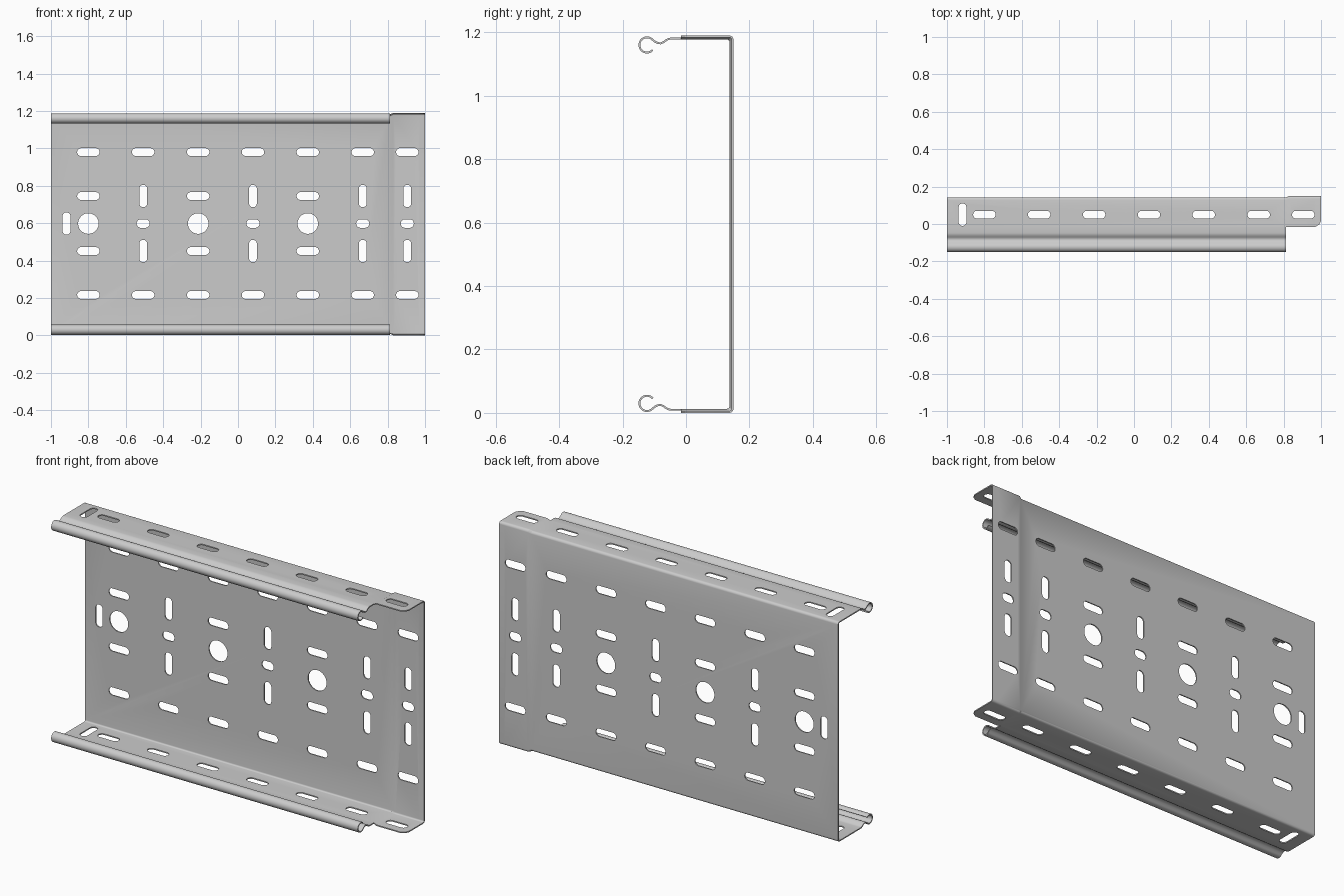
import bpy, bmesh
from math import sin, cos, pi, radians
from mathutils import Vector

if "Cube" in bpy.data.objects:
    bpy.data.objects.remove(bpy.data.objects["Cube"])

ZC = 0.595       # mid height of the tray
T = 0.006        # sheet thickness


def finish(name, bm):
    bmesh.ops.recalc_face_normals(bm, faces=bm.faces)
    me = bpy.data.meshes.new(name)
    bm.to_mesh(me)
    bm.free()
    ob = bpy.data.objects.new(name, me)
    bpy.context.collection.objects.link(ob)
    return ob


def loft(name, stations):
    """Closed sheet lofted along x; each station is (x, outer points, inner points) in (y, z)."""
    bm = bmesh.new()
    rings = [([bm.verts.new((x, *p)) for p in a], [bm.verts.new((x, *p)) for p in b])
             for x, a, b in stations]
    for a, b in (rings[0], rings[-1]):
        for i in range(len(a) - 1):
            bm.faces.new((a[i], a[i + 1], b[i + 1], b[i]))
    for (a, b), (c, d) in zip(rings, rings[1:]):
        p, q = a + b[::-1], c + d[::-1]
        for i in range(len(p)):
            j = (i + 1) % len(p)
            bm.faces.new((p[i], p[j], q[j], q[i]))
    return finish(name, bm)


def channel(off, edge, inset):
    """C-shaped path from the top flange edge, round the web, to the bottom flange edge."""
    r, y, h = 0.014, 0.143 + off, 0.588 + off
    top = [(edge, h - inset)]
    for k in range(7):
        a = pi / 2 - k * pi / 12
        top.append((y - r + (r - inset) * cos(a), h - r + (r - inset) * sin(a)))
    return [(p, ZC + q) for p, q in top] + [(p, ZC - q) for p, q in reversed(top)]


# tray body with stepped coupling end and clipped flange corners
steps = [(-1, 0, -0.015), (0.815, 0, -0.015), (0.83, 0.007, -0.015), (0.97, 0.007, -0.015),
         (0.99, 0.007, -0.003), (1, 0.007, 0.016)]
body = loft("tray_body", [(x, channel(o, e, 0), channel(o, e, T)) for x, o, e in steps])


# slot cutters
cut = bmesh.new()


def slot(center, along, across, axis, length, width):
    """Stadium prism along a direction; length == width gives a round hole."""
    c, u, v, n = (Vector(s) for s in (center, along, across, axis))
    r, s = width / 2, (length - width) / 2
    m = 32 if s == 0 else 24
    pts = []
    for k in range(m):
        a = 2 * pi * (k + 0.5) / m
        pts.append(c + u * (r * cos(a) + (s if cos(a) > 0 else -s)) + v * r * sin(a))
    lo = [cut.verts.new(p - n * 0.04) for p in pts]
    hi = [cut.verts.new(p + n * 0.04) for p in pts]
    cut.faces.new(lo)
    cut.faces.new(hi[::-1])
    for i in range(m):
        j = (i + 1) % m
        cut.faces.new((lo[i], lo[j], hi[j], hi[i]))


X, Y, Z = (1, 0, 0), (0, 1, 0), (0, 0, 1)
L, W = 0.12, 0.042
for i, x in enumerate([-0.8, -0.507, -0.213, 0.08, 0.373, 0.667, 0.905]):
    for s in (-1, 1):
        slot((x, 0.145, ZC + 0.003 + s * 0.382), X, Z, Y, L, W)
        slot((x, 0.05, ZC + s * 0.588), X, Y, Z, L, W)
        d = (X, Z) if i in (0, 2, 4) else (Z, X)
        slot((x, 0.145, ZC + 0.003 + s * 0.147), *d, Y, L, W)
    if i in (0, 2, 4):
        slot((x, 0.145, ZC + 0.003), X, Z, Y, 0.11, 0.11)
    else:
        slot((x, 0.145, ZC + 0.003), X, Z, Y, 0.07, 0.046)
slot((-0.917, 0.145, ZC + 0.003), Z, X, Y, L, W)
for s in (-1, 1):
    slot((-0.917, 0.05, ZC + s * 0.588), Y, X, Z, L, W)

cutter = finish("slot_cutter", cut)
cutter.hide_render = True
mod = body.modifiers.new("slots", 'BOOLEAN')
mod.operation = 'DIFFERENCE'
mod.solver = 'EXACT'
mod.object = cutter
bpy.context.view_layer.objects.active = body
bpy.ops.object.modifier_apply(modifier=mod.name)
bpy.data.objects.remove(cutter)

# waved and curled lips along both flange edges
mid = [(-0.015, 0.585), (-0.048, 0.585), (-0.056, 0.5835), (-0.064, 0.579), (-0.072, 0.573),
       (-0.080, 0.570), (-0.089, 0.571), (-0.098, 0.5755)]
for k in range(25):
    a = radians(45 + k * 275 / 24)
    mid.append((-0.123 + 0.024 * cos(a), 0.565 + 0.024 * sin(a)))


def offset(path, d):
    out = []
    for i, p in enumerate(path):
        t = (Vector(path[min(i + 1, len(path) - 1)]) - Vector(path[max(i - 1, 0)])).normalized()
        out.append((p[0] + t.y * d, p[1] - t.x * d))
    return out


lips = []
for name, s in (("top_lip", 1), ("bottom_lip", -1)):
    a, b = ([(y, ZC + s * h) for y, h in offset(mid, d)] for d in (T / 2, -T / 2))
    lips.append(loft(name, [(-1, a, b), (0.813, a, b)]))

# smooth shading with crisp edges
for ob in [body] + lips:
    bpy.ops.object.select_all(action='DESELECT')
    ob.select_set(True)
    bpy.context.view_layer.objects.active = ob
    bpy.ops.object.shade_smooth_by_angle(angle=radians(30))
